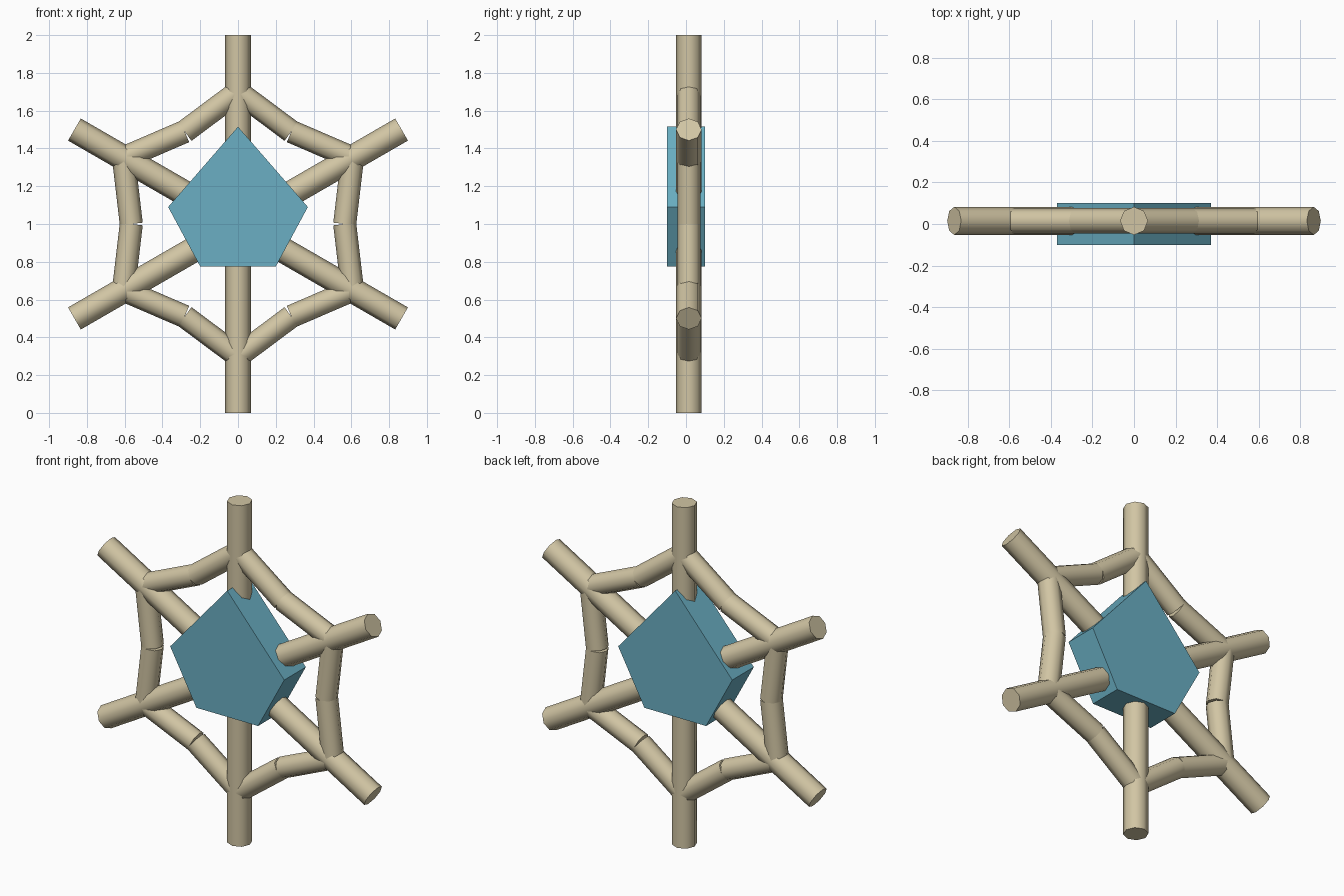
import bpy, bmesh, math
from mathutils import Vector, Matrix

if "Cube" in bpy.data.objects:
    bpy.data.objects.remove(bpy.data.objects["Cube"])

HUB = Vector((0, 0.015, 1.0))   # centre of the wheel


def material(name, rgb):
    m = bpy.data.materials.new(name)
    m.diffuse_color = (*rgb, 1)
    m.use_nodes = True
    m.node_tree.nodes["Principled BSDF"].inputs["Base Color"].default_value = m.diffuse_color
    return m


wood = material("pale wood", (0.64, 0.56, 0.37))
teal = material("teal", (0.145, 0.43, 0.55))


def finish(bm, name, mat, smooth):
    bmesh.ops.recalc_face_normals(bm, faces=bm.faces)
    mesh = bpy.data.meshes.new(name)
    bm.to_mesh(mesh)
    bm.free()
    mesh.materials.append(mat)
    ob = bpy.data.objects.new(name, mesh)
    bpy.context.collection.objects.link(ob)
    if smooth:
        bpy.ops.object.select_all(action='DESELECT')
        ob.select_set(True)
        bpy.context.view_layer.objects.active = ob
        bpy.ops.object.shade_smooth_by_angle(angle=math.radians(50))
    return ob


def polar(radius, degrees):
    a = math.radians(degrees)
    return HUB + Vector((radius * math.sin(a), 0, radius * math.cos(a)))


def rod(name, a, b, radius):
    """Eight-sided capped rod from a to b."""
    d = b - a
    bm = bmesh.new()
    turn = d.to_track_quat('Z', 'Y').to_matrix().to_4x4()
    bmesh.ops.create_cone(bm, cap_ends=True, segments=8, radius1=radius,
                          radius2=radius, depth=d.length,
                          matrix=Matrix.Translation((a + b) / 2) @ turn)
    return finish(bm, name, wood, True)


# Three long crossed poles
for i in range(3):
    rod(f"pole_{i + 1}", polar(1, 60 * i + 180), polar(1, 60 * i), 0.0675)

# Ring of inward-bent web struts, two rods per side
for i in range(6):
    middle = polar(0.565, 60 * i + 30)
    rod(f"web_strut_{i + 1}_a", polar(0.70, 60 * i), middle, 0.061)
    rod(f"web_strut_{i + 1}_b", middle, polar(0.70, 60 * i + 60), 0.061)

# Pentagonal body block in the middle
profile = [(0, 1.515), (0.37, 1.09), (0.2, 0.775), (-0.2, 0.775), (-0.37, 1.09)]
bm = bmesh.new()
face = bm.faces.new([bm.verts.new((x, -0.1, z)) for x, z in profile])
ext = bmesh.ops.extrude_face_region(bm, geom=[face], use_keep_orig=True)
bmesh.ops.translate(bm, vec=(0, 0.2, 0),
                    verts=[v for v in ext["geom"] if isinstance(v, bmesh.types.BMVert)])
finish(bm, "body_block", teal, False)
